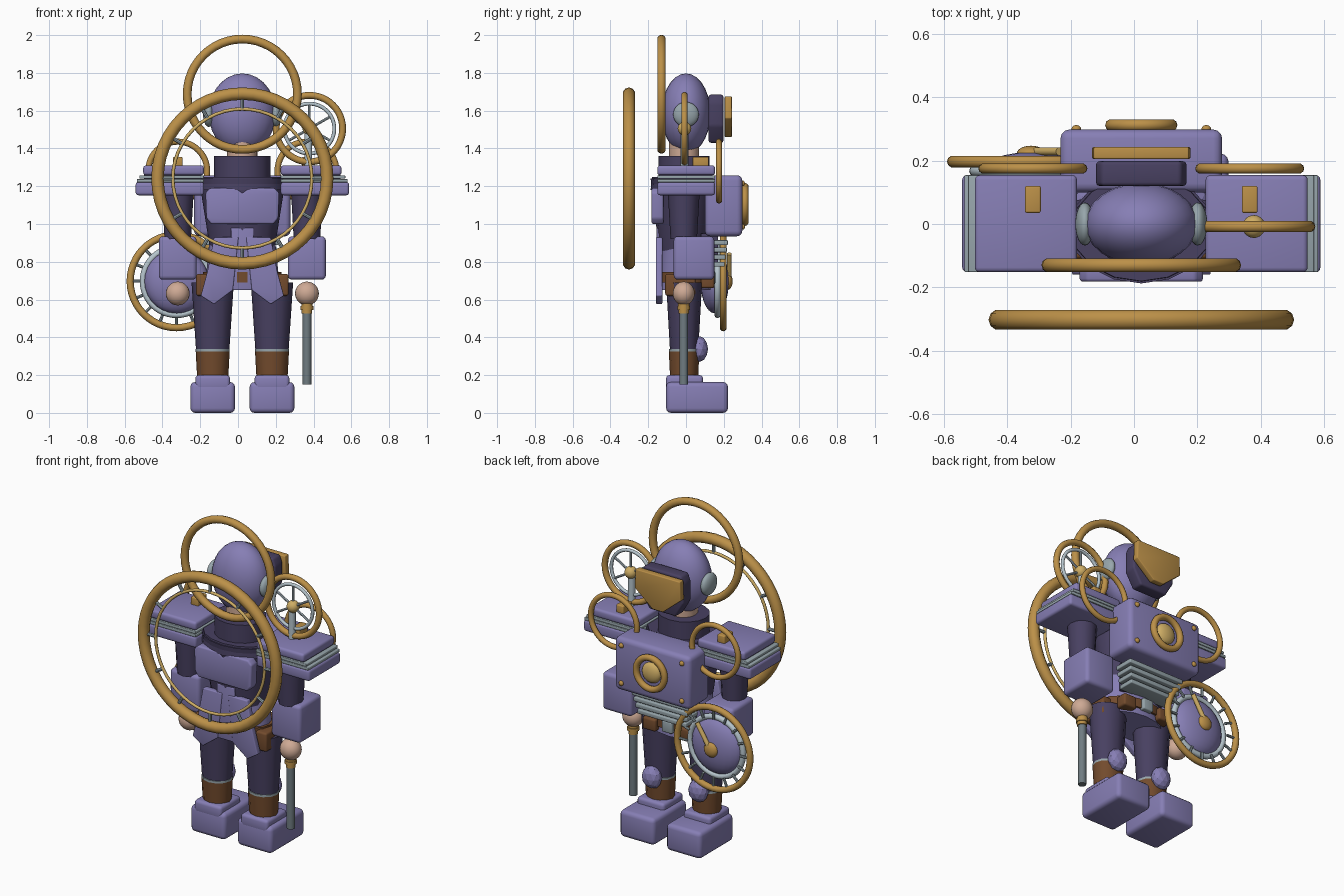
import bpy, bmesh, math
from mathutils import Matrix, Vector

if "Cube" in bpy.data.objects:
    bpy.data.objects.remove(bpy.data.objects["Cube"])


def material(name, rgb):
    m = bpy.data.materials.new(name)
    m.use_nodes = True
    m.diffuse_color = (*rgb, 1)
    m.node_tree.nodes["Principled BSDF"].inputs["Base Color"].default_value = (*rgb, 1)
    return m


PURPLE = material("purple", (.24, .21, .46))
DARK = material("dark violet", (.065, .052, .12))
GOLD = material("gold", (.50, .28, .065))
PALE = material("pale gold", (.62, .42, .13))
SILVER = material("silver", (.47, .56, .61))
GREY = material("grey metal", (.31, .38, .41))
STEEL = material("steel", (.16, .2, .22))
BROWN = material("brown leather", (.17, .07, .026))
SKIN = material("skin", (.62, .40, .30))

C = .023       # body centre line
ARM = .342     # arm distance from the centre line


def finish(name, mat, bm, bevel=0, angle=35):
    if bevel:
        bmesh.ops.bevel(bm, geom=bm.edges[:], offset=bevel, segments=3,
                        profile=.5, affect='EDGES', clamp_overlap=True)
    bmesh.ops.recalc_face_normals(bm, faces=bm.faces[:])
    mesh = bpy.data.meshes.new(name)
    bm.to_mesh(mesh)
    bm.free()
    ob = bpy.data.objects.new(name, mesh)
    bpy.context.collection.objects.link(ob)
    smooth(ob, name, mat, angle)
    return ob


def smooth(ob, name, mat, angle=35):
    ob.name = name
    ob.data.materials.append(mat)
    bpy.ops.object.select_all(action='DESELECT')
    ob.select_set(True)
    bpy.context.view_layer.objects.active = ob
    bpy.ops.object.shade_smooth_by_angle(angle=math.radians(angle))


def box(name, mat, x, y, z, bevel=.02):
    """Rounded box from (min, max) pairs."""
    bm = bmesh.new()
    bmesh.ops.create_cube(bm, size=1)
    for v in bm.verts:
        v.co = [sum(r) / 2 + c * (r[1] - r[0]) for r, c in zip((x, y, z), v.co)]
    return finish(name, mat, bm, bevel)


def rod(name, mat, a, b, r1, r2=None, sides=16, squash=1):
    """Cylinder or cone from point a to point b."""
    a, b = Vector(a), Vector(b)
    bm = bmesh.new()
    bmesh.ops.create_cone(bm, cap_ends=True, segments=sides, radius1=r1,
                          radius2=r1 if r2 is None else r2, depth=(b - a).length)
    bm.transform(Matrix.Scale(squash, 4, (0, 1, 0)))
    turn = Vector((0, 0, 1)).rotation_difference(b - a).to_matrix().to_4x4()
    bm.transform(Matrix.Translation((a + b) / 2) @ turn)
    return finish(name, mat, bm)


def ball(name, mat, at, size, facets=False):
    bm = bmesh.new()
    if facets:
        bmesh.ops.create_icosphere(bm, subdivisions=2, radius=1)
    else:
        bmesh.ops.create_uvsphere(bm, u_segments=24, v_segments=14, radius=1)
    bm.transform(Matrix.Translation(at) @ Matrix.Diagonal((*size, 1)))
    return finish(name, mat, bm, angle=10 if facets else 60)


def ring(name, mat, at, radius, thick):
    """Upright ring facing the front."""
    bpy.ops.mesh.primitive_torus_add(location=at, rotation=(math.pi / 2, 0, 0),
                                     major_radius=radius, minor_radius=thick,
                                     major_segments=48, minor_segments=10)
    smooth(bpy.context.object, name, mat, 60)


def plate(name, mat, outline, y, bevel=0):
    """Front-facing outline of (x offset, z) points, extruded over y."""
    bm = bmesh.new()
    face = bm.faces.new([bm.verts.new((C + px, y[0], pz)) for px, pz in outline])
    out = bmesh.ops.extrude_face_region(bm, geom=[face])
    verts = [g for g in out["geom"] if isinstance(g, bmesh.types.BMVert)]
    bmesh.ops.translate(bm, verts=verts, vec=(0, y[1] - y[0], 0))
    return finish(name, mat, bm, bevel)


def ticks(name, mat, at, r1, r2, count, thick):
    """Radial pegs around an upright ring."""
    for i in range(count):
        a = math.tau * i / count
        d = Vector((math.sin(a), 0, math.cos(a)))
        rod(name, mat, Vector(at) + d * r1, Vector(at) + d * r2, thick, sides=8)


def mirrored(outline):
    """Complete a right half outline, listed top to bottom."""
    return outline + [(-px, pz) for px, pz in reversed(outline) if px]


# Head, neck and halo
ball("head", PURPLE, (C, 0, 1.585), (.178, .13, .212))
rod("neck", SKIN, (C, -.01, 1.33), (C, -.01, 1.45), .08)
rod("collar", DARK, (C, -.01, 1.22), (C, -.01, 1.36), .15, squash=.9)
ring("halo", GOLD, (C, -.13, 1.687), .292, .023)
crest = [(.15, 1.675), (.155, 1.56), (.035, 1.46)]
plate("crest_plate", GOLD, mirrored(crest), (.205, .243), .005)
plate("crest_base", DARK, mirrored([(.125, 1.685), (.143, 1.64), (.143, 1.52), (.09, 1.43)]),
      (.12, .198), .012)

# Torso, chest plate and skirt
rod("torso", DARK, (C, -.015, .86), (C, -.015, 1.24), .17, .23, 16, .75)
rod("shoulder_yoke", DARK, (C, -.015, 1.18), (C, -.015, 1.25), .23, .22, 16, .75)
plate("chest_plate", PURPLE, mirrored([(0, 1.165), (.035, 1.19), (.17, 1.19), (.195, 1.165),
      (.19, 1.03), (.165, 1.0)]), (-.182, -.12), .01)
rod("hips", PURPLE, (C, -.01, .65), (C, -.01, .95), .2, .17, 16, .7)
rod("belt", BROWN, (C, -.01, .69), (C, -.01, .745), .207, sides=16, squash=.72)
box("belt_buckle", GREY, (C - .035, C + .035), (.12, .155), (.68, .75), .008)
plate("skirt_middle", PURPLE, [(-.06, .98), (.06, .98), (.055, .65), (-.055, .65)], (-.155, -.12), .005)
for s in (-1, 1):
    plate("skirt_panel", PURPLE, [(s * px, pz) for px, pz in
          [(.02, .93), (.15, .93), (.185, .75), (.22, .62), (.15, .575), (.05, .65)]],
          (-.16, -.125), .006)
    box("belt_pouch", BROWN, sorted((C + s * .17, C + s * .245)), (-.11, .05), (.62, .735), .012)
    box("back_pouch", BROWN, sorted((C + s * .08, C + s * .17)), (.08, .15), (.66, .735), .012)

# Paired limbs, shoulder pads and rings
for s in (-1, 1):
    x = C + s * ARM
    ball("ear_disc", GREY, (C + s * .178, 0, 1.58), (.03, .068, .066))

    pads = [("pad_bottom", PURPLE, .565, 1.152, 1.222, .015),
            ("pad_lower_trim", GREY, .558, 1.220, 1.238, .004),
            ("pad_upper_trim", GREY, .545, 1.240, 1.258, .004),
            ("pad_top", PURPLE, .525, 1.258, 1.31, .015)]
    for name, mat, edge, low, high, bev in pads:
        box(name, mat, sorted((C + s * .203, C + s * edge)), (-.152, .154), (low, high), bev)
    box("pad_core", DARK, sorted((C + s * .215, C + s * .52)), (-.14, .14), (1.2, 1.28), 0)
    box("pad_stud", GOLD, (x - .025, x + .025), (.035, .12), (1.3, 1.355), .006)
    ring("shoulder_ring", GOLD, (x, .175, 1.28), .156, .016)

    rod("upper_arm", DARK, (x, -.012, .92), (x, -.012, 1.18), .07, .085, 12)
    box("forearm", PURPLE, (x - .1, x + .1), (-.065, .15), (.705, .935), .022)
    ball("hand", SKIN, (x, -.012, .632), (.063, .058, .063))

    leg = C + s * .157
    rod("trouser_leg", DARK, (leg, -.01, .33), (leg, -.01, .69), .088, .112, 12, .85)
    rod("boot_trim", GREY, (leg, -.01, .325), (leg, -.01, .338), .09, sides=12, squash=.9)
    rod("boot_shaft", BROWN, (leg, -.01, .18), (leg, -.01, .327), .082, .09, 12, .9)
    box("ankle", PURPLE, (leg - .092, leg + .092), (-.105, .09), (.12, .2), .018)
    box("foot", PURPLE, (leg - .118, leg + .118), (-.105, .222), (0, .163), .025)
    ball("calf_knob", PURPLE, (leg, .072, .338), (.062, .045, .068), True)

# Large front ring
front = (C, -.302, 1.241)
ring("front_ring", GOLD, front, .449, .033)
ring("front_inner_ring", PALE, front, .368, .009)
ticks("front_ring_peg", GREY, front, .37, .42, 12, .01)

# Staff below the left hand
x = C + ARM
rod("staff", STEEL, (x, -.012, .15), (x, -.012, .56), .023)
for z, r in ((.535, .028), (.555, .034), (.575, .03)):
    rod("staff_collar", GOLD, (x, -.012, z - .01), (x, -.012, z + .01), r)

# Spoked wheel above the left shoulder
wheel = Vector((.378, -.008, 1.505))
ring("spoke_wheel_rim", GOLD, wheel, .176, .018)
ring("spoke_wheel_inner", SILVER, wheel, .132, .01)
ticks("spoke", SILVER, wheel, .02, .132, 6, .007)
rod("wheel_post", SILVER, (.372, -.008, 1.3), (.372, -.008, 1.49), .02)
ball("wheel_hub", PALE, wheel, (.036, .036, .036))

# Dial wheel behind the right hip
dial = Vector((C - .348, .197, .697))
ring("dial_rim", GOLD, dial, .246, .019)
ring("dial_inner_ring", SILVER, dial - Vector((0, .03, 0)), .178, .017)
ticks("dial_peg", GREY, dial, .18, .235, 16, .008)
ball("dial_dome", PURPLE, dial - Vector((0, .045, 0)), (.17, .075, .17))
ball("dial_hub", GOLD, dial + Vector((0, .025, 0)), (.045, .025, .045))
rod("dial_hand", PALE, dial + Vector((0, .032, 0)), dial + Vector((.09, .032, .145)), .013)

# Backpack with porthole, rivets and vents
box("backpack", PURPLE, (C - .255, C + .255), (.1, .298), (.935, 1.258), .028)
ring("porthole_rim", GOLD, (C, .312, 1.104), .095, .019)
ball("porthole_lens", PALE, (C, .298, 1.104), (.062, .03, .062))
for s in (-1, 1):
    for z in (.985, 1.215):
        ball("rivet", GOLD, (C + s * .205, .3, z), (.015, .012, .015))
for i in range(4):
    w = .19 - .008 * i
    z = .9 - .038 * i
    box("vent_slat", GREY, (C - w, C + w), (.1, .222 - .006 * i), (z - .012, z + .014), .005)
box("vent_core", DARK, (C - .15, C + .15), (.08, .17), (.78, .95), 0)
